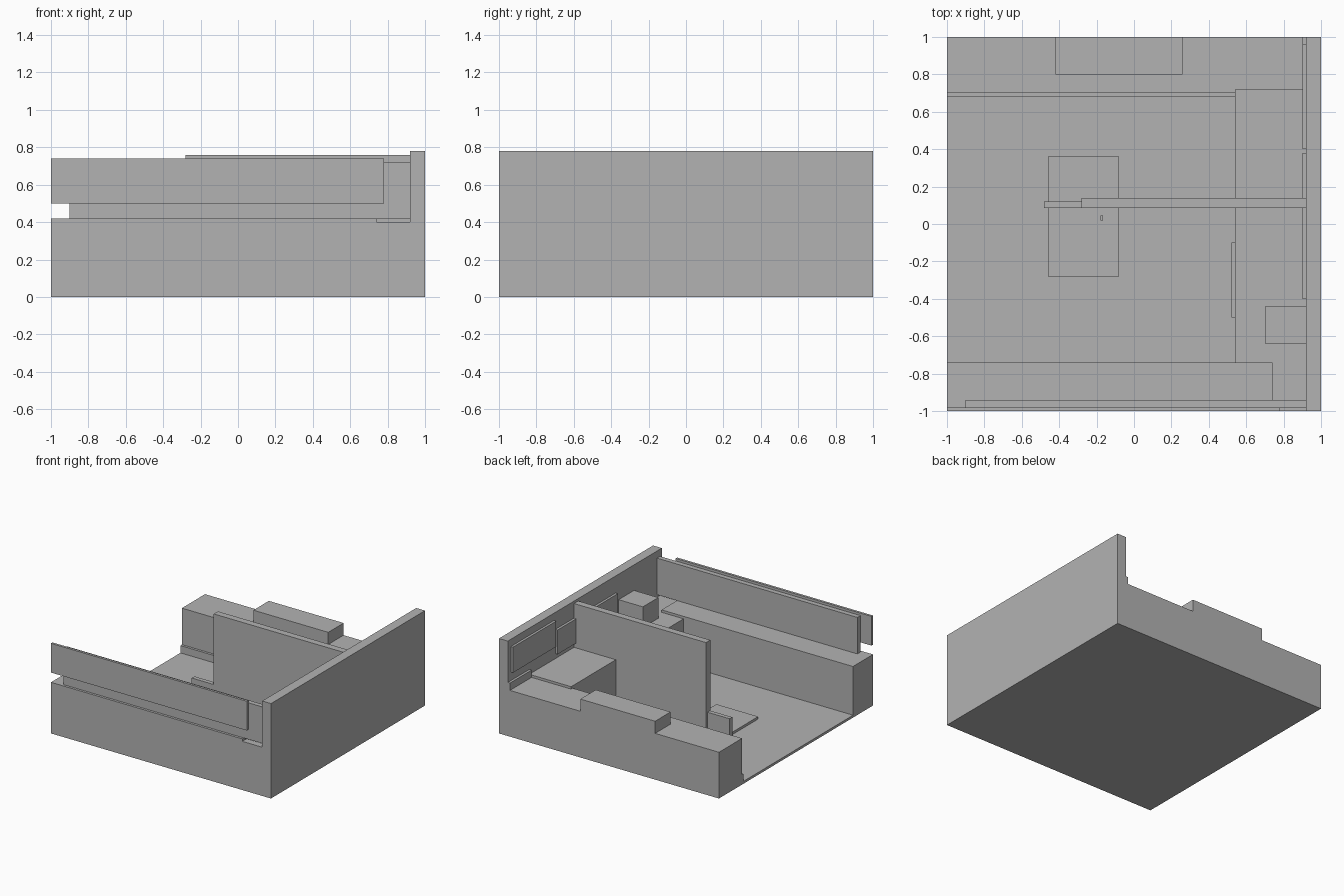
import bpy

# Remove the default cube only
cube = bpy.data.objects.get("Cube")
if cube:
    bpy.data.objects.remove(cube, do_unlink=True)

# One plain grey for the whole model
GREY = (0.45, 0.45, 0.45, 1.0)
grey = bpy.data.materials.new("plain_grey")
grey.use_nodes = True
grey.diffuse_color = GREY
shader = grey.node_tree.nodes["Principled BSDF"]
shader.inputs["Base Color"].default_value = GREY
shader.inputs["Roughness"].default_value = 0.8


def box(name, x, y, z):
    """Box spanning the (low, high) ranges on each axis."""
    spans = (x, y, z)
    centre = [(lo + hi) / 2 for lo, hi in spans]
    bpy.ops.mesh.primitive_cube_add(size=1, location=centre)
    obj = bpy.context.object
    obj.name = name
    obj.scale = [hi - lo for lo, hi in spans]
    bpy.ops.object.transform_apply(location=False, rotation=False, scale=True)
    obj.data.materials.append(grey)
    return obj


# Shared levels
FLOOR = 0.02
COUNTER = 0.40
FRONT = 0.42
BACK = 0.38
WALL = 0.92

# Shell: floor slab and tall side wall
box("floor", (-1, WALL), (-1, 1), (0, FLOOR))
box("side_wall", (WALL, 1), (-1, 1), (0, 0.78))

# Front low wall with the two long panels above it
box("front_wall", (-1, 0.74), (-1, -0.74), (FLOOR, FRONT))
box("front_wall_notch", (0.74, WALL), (-1, -0.74), (FLOOR, COUNTER))
box("front_inner_panel", (-0.9, WALL), (-0.98, -0.94), (FRONT, 0.72))
box("front_outer_panel", (-1, 0.78), (-1, -0.98), (0.50, 0.74))

# Back low wall with raised block, skirting and end strip
box("back_wall", (-1, WALL), (0.70, 1), (FLOOR, BACK))
box("back_wall_block", (-0.42, 0.26), (0.80, 1), (BACK, 0.48))
box("back_skirting", (-1, 0.54), (0.68, 0.70), (FLOOR, 0.08))
box("back_wall_strip", (0.90, WALL), (0.72, 1), (BACK, 0.44))

# Counter along the side wall, with its door and a box on top
box("counter", (0.54, WALL), (-0.74, 0.72), (FLOOR, COUNTER))
box("counter_door", (0.52, 0.54), (-0.50, -0.10), (0.06, 0.34))
box("counter_box", (0.70, WALL), (-0.64, -0.44), (COUNTER, 0.57))

# Panels hung on the side wall
box("wall_panel_back", (0.90, WALL), (0.40, 0.96), (0.51, 0.72))
box("wall_panel_front", (0.90, WALL), (-0.40, 0.38), (0.44, 0.64))

# Central divider with its low end piece
box("divider", (-0.28, WALL), (0.085, 0.14), (FLOOR, 0.76))
box("divider_low_end", (-0.48, -0.28), (0.085, 0.12), (FLOOR, 0.18))

# Floor mat and the small peg standing on it
box("floor_mat", (-0.46, -0.08), (-0.28, 0.36), (FLOOR, 0.04))
box("small_peg", (-0.18, -0.165), (0.02, 0.045), (0.04, 0.08))
